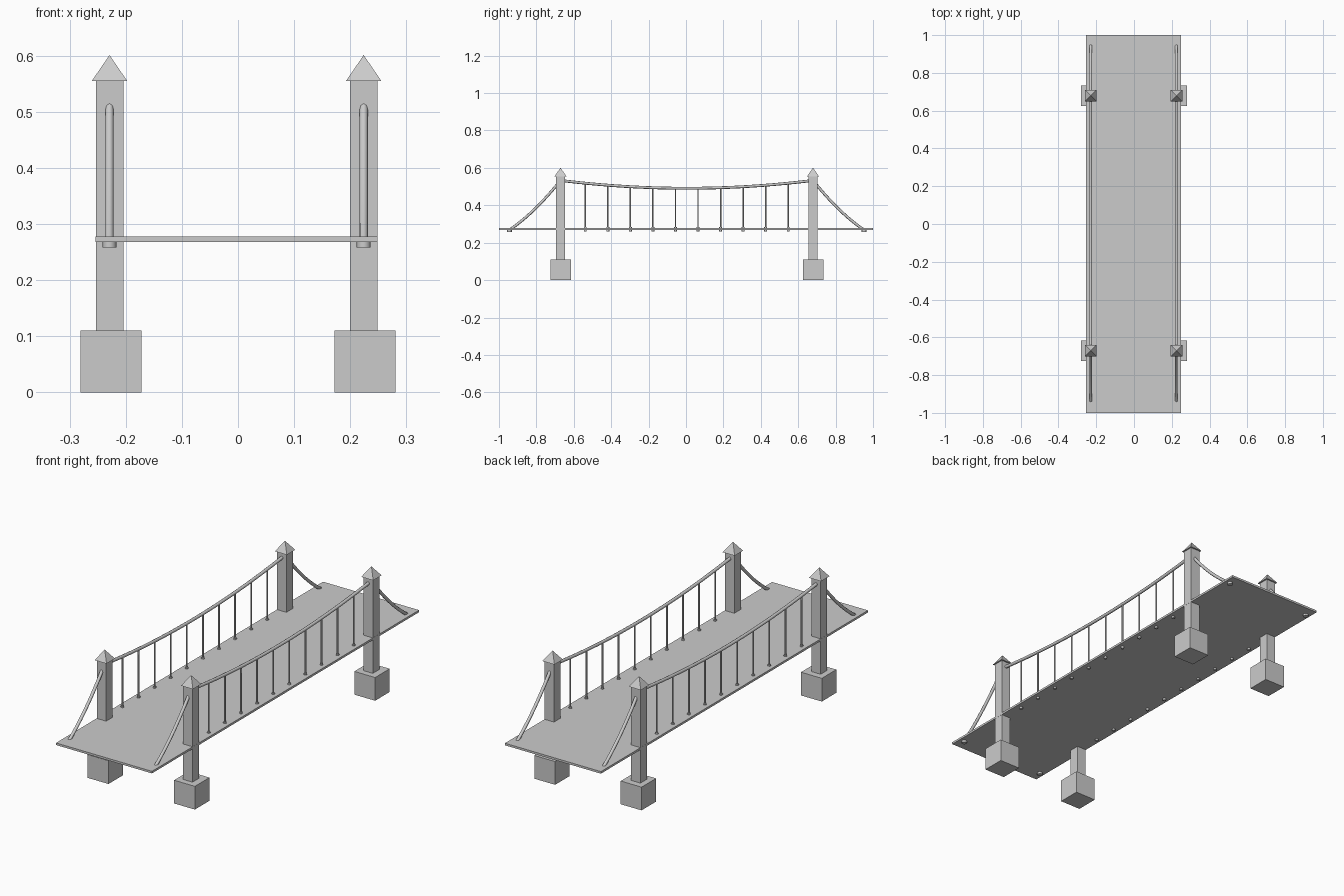
import bpy, math

if "Cube" in bpy.data.objects:
    bpy.data.objects.remove(bpy.data.objects["Cube"])

CX, CY = -0.0025, 0.004      # centre of the superstructure
HX, HY = 0.2265, 0.675       # half spacing of towers


def box(name, center, size):
    bpy.ops.mesh.primitive_cube_add(size=1, location=center)
    o = bpy.context.object
    o.name = name
    o.scale = size
    return o


def rod(name, x, y, z0, z1, r, sides=8):
    bpy.ops.mesh.primitive_cylinder_add(vertices=sides, radius=r, depth=z1 - z0,
                                        location=(x, y, (z0 + z1) / 2))
    o = bpy.context.object
    o.name = name
    bpy.ops.object.shade_smooth_by_angle(angle=math.radians(50))
    return o


def cable(name, pts, r):
    cu = bpy.data.curves.new(name, 'CURVE')
    cu.dimensions = '3D'
    cu.bevel_depth = r
    cu.bevel_resolution = 2
    cu.use_fill_caps = True
    sp = cu.splines.new('POLY')
    sp.points.add(len(pts) - 1)
    for p, co in zip(sp.points, pts):
        p.co = (*co, 1)
    o = bpy.data.objects.new(name, cu)
    bpy.context.collection.objects.link(o)
    bpy.ops.object.select_all(action='DESELECT')
    o.select_set(True)
    bpy.context.view_layer.objects.active = o
    bpy.ops.object.convert(target='MESH')
    bpy.ops.object.shade_smooth_by_angle(angle=math.radians(50))


def main_z(t):               # t from -1 to 1 between towers
    return 0.491 + 0.042 * t * t


# Deck
box("deck", (CX, 0, 0.273), (0.503, 2.0, 0.010))

for sx in (-1, 1):
    x = CX + sx * HX
    # Towers with footings and pyramid caps
    for sy in (-1, 1):
        y = CY + sy * HY
        box("footing", (sx * 0.2265, y + 0.001, 0.055), (0.109, 0.109, 0.11))
        box("tower", (x, y, 0.3325), (0.049, 0.049, 0.445))
        bpy.ops.mesh.primitive_cone_add(vertices=4, radius1=0.0315 * math.sqrt(2), radius2=0,
                                        depth=0.046, location=(x, y, 0.578),
                                        rotation=(0, 0, math.pi / 4))
        bpy.context.object.name = "tower_cap"

        # Side cable sagging down to the deck end, with its anchor below
        n = 12
        pts = []
        for i in range(n + 1):
            t = i / n
            pts.append((x, CY + sy * (HY + 0.277 * t),
                        0.533 - 0.268 * t - 0.08 * t * (1 - t)))
        cable("side_cable", pts, 0.0075)
        rod("cable_anchor", x, CY + sy * 0.948, 0.258, 0.270, 0.0125)

    # Main cable between the towers
    pts = [(x, CY + HY * t, main_z(t)) for t in [i / 14 - 1 for i in range(29)]]
    cable("main_cable", pts, 0.0075)

    # Hangers with clamps on the cable and nuts under the deck
    for i in range(10):
        dy = (i - 4.5) * 0.1205
        y, z = CY + dy, main_z(dy / HY)
        rod("hanger", x, y, 0.262, z, 0.0038)
        rod("hanger_nut", x, y, 0.259, 0.283, 0.0075)
